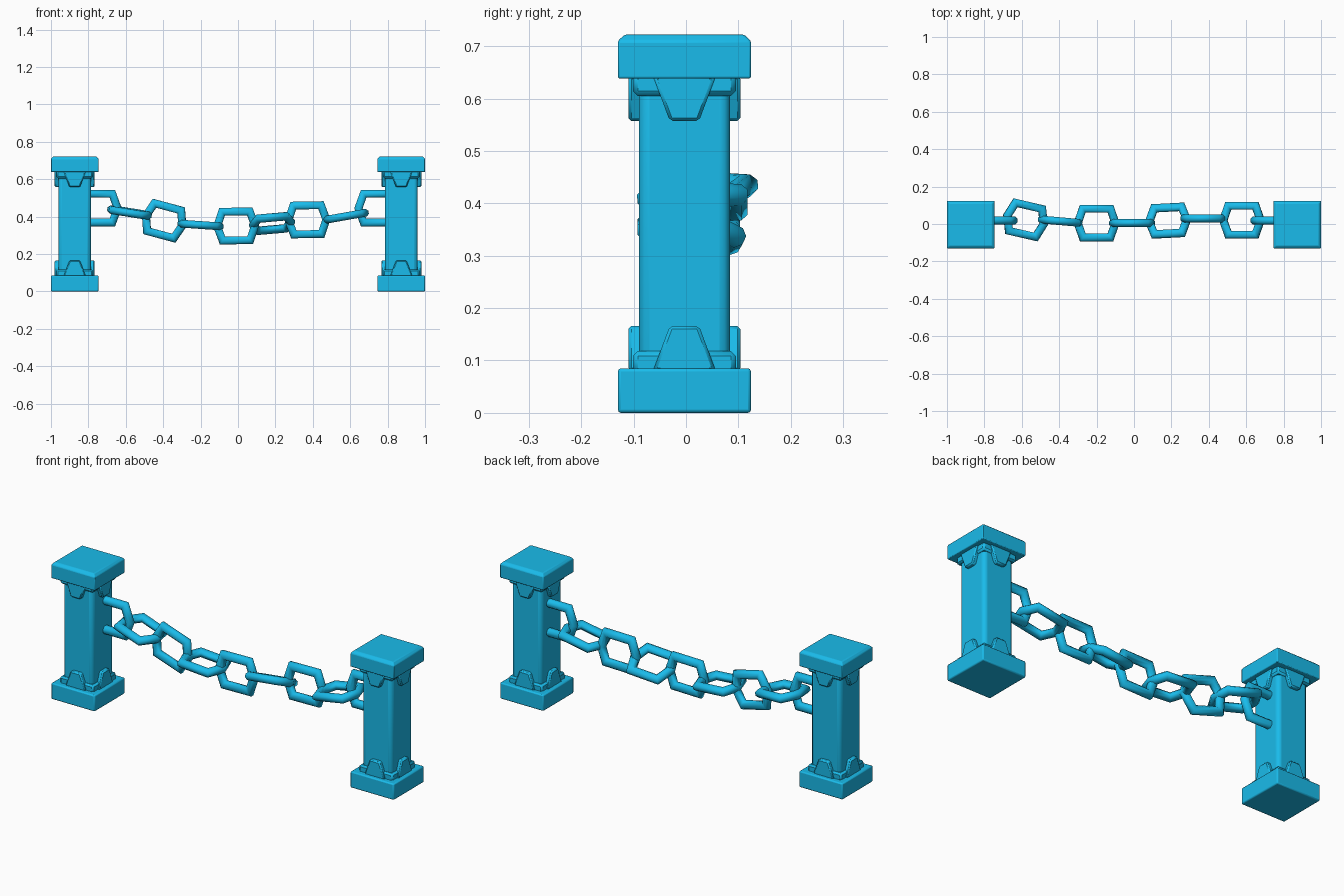
import bpy, bmesh
from math import cos, sin, pi, radians
from mathutils import Vector, Matrix, Euler

if "Cube" in bpy.data.objects:
    bpy.data.objects.remove(bpy.data.objects["Cube"])

mat = bpy.data.materials.new("cyan")
mat.diffuse_color = (0.01, 0.5, 0.83, 1)
mat.use_nodes = True
mat.node_tree.nodes["Principled BSDF"].inputs["Base Color"].default_value = mat.diffuse_color


def finish(name, bm, angle=35, bevel=0, segs=2):
    bmesh.ops.recalc_face_normals(bm, faces=bm.faces)
    me = bpy.data.meshes.new(name)
    bm.to_mesh(me)
    bm.free()
    me.materials.append(mat)
    ob = bpy.data.objects.new(name, me)
    bpy.context.collection.objects.link(ob)
    if bevel:
        m = ob.modifiers.new("bevel", 'BEVEL')
        m.width, m.segments = bevel, segs
        m.limit_method = 'ANGLE'
        m.angle_limit = radians(40)
    bpy.ops.object.select_all(action='DESELECT')
    ob.select_set(True)
    bpy.context.view_layer.objects.active = ob
    bpy.ops.object.shade_smooth_by_angle(angle=radians(angle))
    return ob


def stack(name, cx, levels, bevel, segs=2):
    """Square column through (z, half width) levels."""
    bm = bmesh.new()
    rings = [[bm.verts.new((cx + h * sx, PY + h * sy, z))
              for sx, sy in ((-1, -1), (1, -1), (1, 1), (-1, 1))] for z, h in levels]
    bm.faces.new(rings[0])
    bm.faces.new(rings[-1])
    for a, b in zip(rings, rings[1:]):
        for i in range(4):
            j = (i + 1) % 4
            bm.faces.new((a[i], a[j], b[j], b[i]))
    return finish(name, bm, 35, bevel, segs)


def tab(name, cx, turn, z0, z1):
    """Tapered plate on one face of a post, wide at z0 and narrow at z1."""
    bm = bmesh.new()
    prof = [(-0.06, z0), (0.06, z0), (0.028, z1), (-0.028, z1)]
    rot = Matrix.Translation((cx, PY, 0)) @ Matrix.Rotation(turn * pi / 2, 4, 'Z')
    a, b = [[bm.verts.new(rot @ Vector((d, u, z))) for u, z in prof] for d in (0.07, 0.107)]
    bm.faces.new(a)
    bm.faces.new(b)
    for i in range(4):
        j = (i + 1) % 4
        bm.faces.new((a[i], a[j], b[j], b[i]))
    return finish(name, bm, 35, 0.006, 1)


def tube(name, pts, closed, loc, rot=(0, 0, 0), r=0.0225, sides=8):
    """Mitred tube along a path lying in the local XZ plane."""
    bm = bmesh.new()
    M = Matrix.Translation(loc) @ Euler(rot, 'XYZ').to_matrix().to_4x4()
    P = [Vector((x, 0, z)) for x, z in pts]
    n, rings = len(P), []
    for i, p in enumerate(P):
        d0 = (p - P[i - 1]).normalized() if closed or i > 0 else None
        d1 = (P[(i + 1) % n] - p).normalized() if closed or i < n - 1 else None
        d0, d1 = d0 or d1, d1 or d0
        t = (d0 + d1).normalized()
        side = Vector((-t.z, 0, t.x)) / t.dot(d0)
        rings.append([bm.verts.new(M @ (p + side * r * cos(a) + Vector((0, r * sin(a), 0))))
                      for a in [(k + 0.5) * 2 * pi / sides for k in range(sides)]])
    for i in range(n if closed else n - 1):
        a, b = rings[i], rings[(i + 1) % n]
        for k in range(sides):
            m = (k + 1) % sides
            bm.faces.new((a[k], a[m], b[m], b[k]))
    if not closed:
        bm.faces.new(rings[0])
        bm.faces.new(rings[-1])
    return finish(name, bm, 50)


PY = -0.003   # posts sit slightly towards the front
for side, s in (("left", -1), ("right", 1)):
    cx = 0.873 * s
    # plinth, cap, shaft and collars
    stack(side + "_plinth", cx, [(0, 0.127), (0.085, 0.127)], 0.006)
    stack(side + "_cap", cx, [(0.638, 0.127), (0.710, 0.127), (0.722, 0.114)], 0.004)
    stack(side + "_shaft", cx, [(0.05, 0.087), (0.67, 0.087)], 0.02, 3)
    stack(side + "_lower_collar", cx, [(0.07, 0.098), (0.118, 0.098)], 0.009, 1)
    stack(side + "_upper_collar", cx, [(0.605, 0.098), (0.65, 0.098)], 0.009, 1)
    for t in range(4):
        tab(f"{side}_lower_tab_{t}", cx, t, 0.08, 0.166)
        tab(f"{side}_upper_tab_{t}", cx, t, 0.643, 0.557)
    # half link fixed to the post
    half = [(0.80 * s, 0.077), (0.672 * s, 0.077), (0.644 * s, 0), (0.672 * s, -0.077), (0.80 * s, -0.077)]
    tube(side + "_end_link", half, False, (0, 0.018, 0.445))

# hanging links: x, y, z, roll, slope, yaw in degrees (roll near 90 lies flat)
LINK = [(-0.074, 0.077), (0.074, 0.077), (0.101, 0), (0.074, -0.077), (-0.074, -0.077), (-0.101, 0)]
links = [(-0.580, 0.022, 0.422, 90, -9, -13),
         (-0.395, 0.015, 0.378, 0, -15, -5),
         (-0.200, 0.005, 0.355, 90, -4, 0),
         (-0.010, 0.005, 0.350, 0, 1, 0),
         (0.182, 0.018, 0.363, 65, 5, 3),
         (0.371, 0.030, 0.383, 0, 1, 0),
         (0.577, 0.020, 0.402, 90, 10, 0)]
for i, (x, y, z, roll, slope, yaw) in enumerate(links):
    tube(f"chain_link_{i + 1}", LINK, True, (x, y, z),
         (radians(roll), -radians(slope), radians(yaw)))
